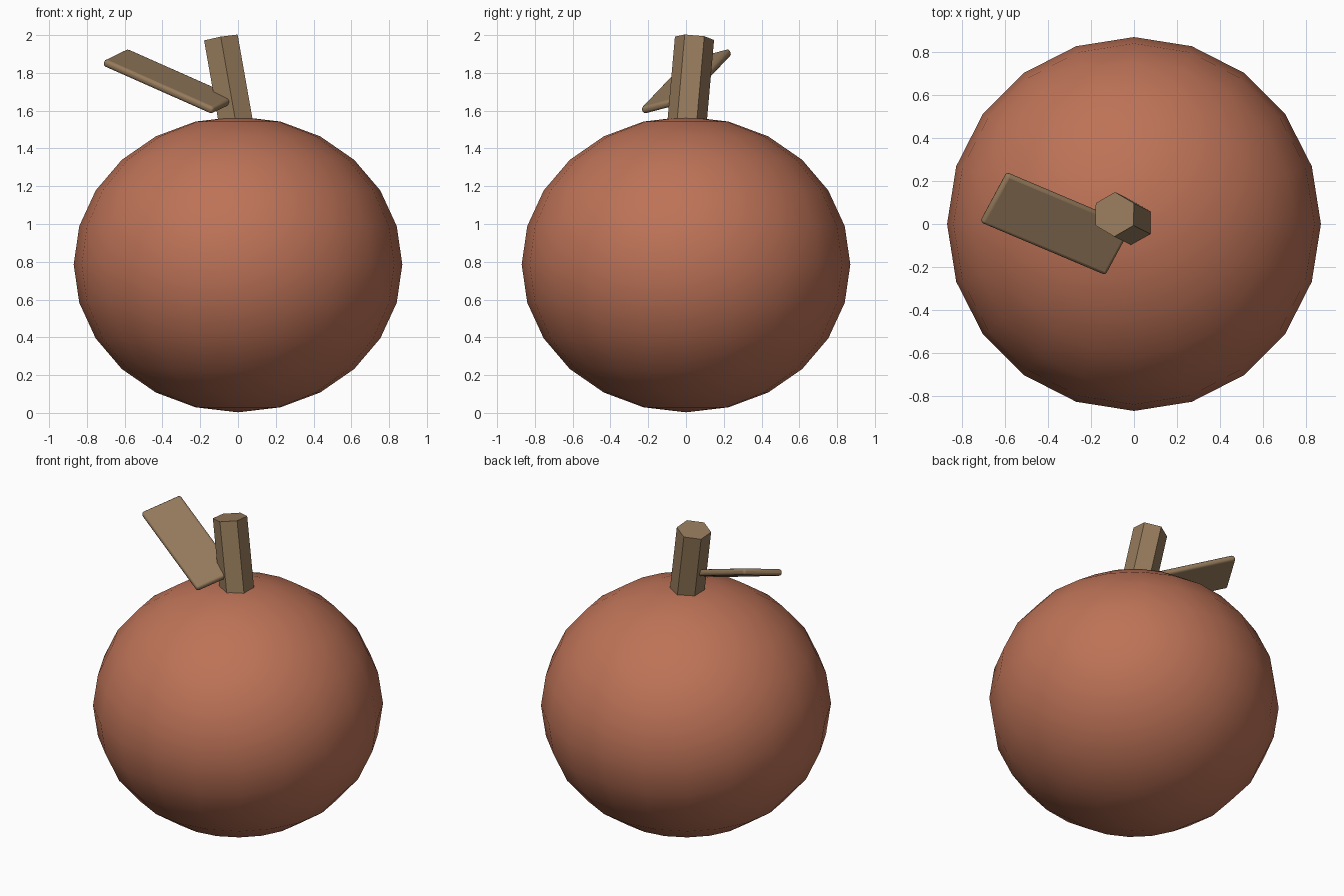
import bpy, math
from mathutils import Vector, Matrix

if "Cube" in bpy.data.objects:
    bpy.data.objects.remove(bpy.data.objects["Cube"])


def material(name, color):
    m = bpy.data.materials.new(name)
    m.diffuse_color = (*color, 1)
    m.use_nodes = True
    m.node_tree.nodes["Principled BSDF"].inputs["Base Color"].default_value = m.diffuse_color
    return m


skin = material("russet_orange", (0.51, 0.17, 0.095))
bark = material("woody_brown", (0.30, 0.195, 0.105))


def finish(name, mat):
    ob = bpy.context.object
    ob.name = name
    ob.data.materials.append(mat)
    return ob


# Squashed round fruit
bpy.ops.mesh.primitive_uv_sphere_add(segments=20, ring_count=12, radius=1,
                                     location=(0, 0, 0.786))
fruit = finish("fruit_body", skin)
fruit.scale = (0.87, 0.87, 0.783)
bpy.ops.object.shade_smooth()

# Six-sided stem leaning back and left, its foot sunk in the fruit
length = 0.6
tilt = Matrix.Rotation(math.radians(-10), 3, 'Y') @ Matrix.Rotation(math.radians(-5), 3, 'X')
top = Vector((-0.09, 0.045, 1.983))
bpy.ops.mesh.primitive_cylinder_add(vertices=6, radius=0.104, depth=length)
stem = finish("stem", bark)
stem.matrix_world = Matrix.Translation(top - tilt @ Vector((0, 0, length / 2))) @ tilt.to_4x4()

# Flat slanted leaf with softened edges
along = Vector((0.575, -0.243, -0.255)).normalized()
across = Vector((0.12, 0.227, 0.06))
across = (across - along * across.dot(along)).normalized()
frame = Matrix((along, across, along.cross(across))).transposed().to_4x4()
bpy.ops.mesh.primitive_cube_add(size=1)
leaf = finish("leaf", bark)
for v in leaf.data.vertices:
    v.co = v.co * Vector((0.68, 0.268, 0.04))
leaf.matrix_world = Matrix.Translation((-0.363, 0.002, 1.755)) @ frame
bevel = leaf.modifiers.new("soft_edges", 'BEVEL')
bevel.width = 0.016
bevel.segments = 3
bpy.ops.object.shade_smooth_by_angle(angle=math.radians(40))
